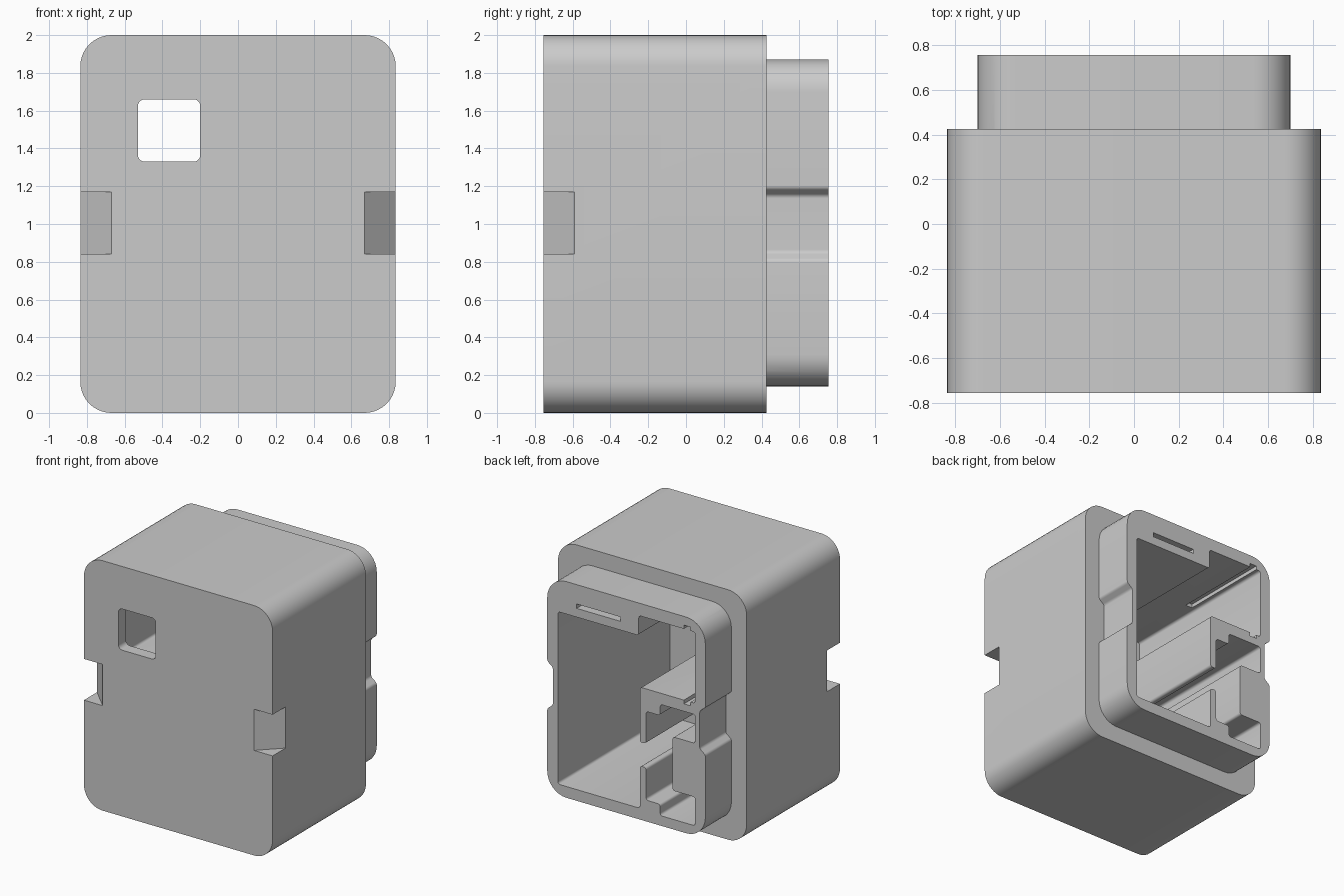
import bpy, bmesh, math
from mathutils import Vector

cube = bpy.data.objects.get("Cube")
if cube:
    bpy.data.objects.remove(cube, do_unlink=True)

grey = bpy.data.materials.new("plain_grey")
grey.use_nodes = True
grey.diffuse_color = (0.6, 0.6, 0.6, 1)
grey.node_tree.nodes["Principled BSDF"].inputs["Base Color"].default_value = (0.6, 0.6, 0.6, 1)


def rounded(points, radii, steps):
    """Round each corner of a closed outline with a tangent arc."""
    out, n = [], len(points)
    for i, r in enumerate(radii):
        p = Vector(points[i])
        a = (Vector(points[i - 1]) - p).normalized()
        b = (Vector(points[(i + 1) % n]) - p).normalized()
        half = a.angle(b) / 2
        tangent = r / math.tan(half)
        centre = p + (a + b).normalized() * (r / math.sin(half))
        start, end = p + a * tangent - centre, p + b * tangent - centre
        a0 = math.atan2(start.y, start.x)
        turn = math.atan2(end.y, end.x) - a0
        turn = (turn + math.pi) % (2 * math.pi) - math.pi
        for k in range(steps + 1):
            t = a0 + turn * k / steps
            out.append((centre.x + r * math.cos(t), centre.y + r * math.sin(t)))
    return out


def extrude(name, outline, d0, d1, axis="y"):
    """Prism from an outline: (x, z) along y, or (x, y) along z."""
    bm = bmesh.new()
    rings = [[bm.verts.new((u, d, v) if axis == "y" else (u, v, d)) for u, v in outline]
             for d in (d0, d1)]
    near, far = rings
    bm.faces.new(near)
    bm.faces.new(far[::-1])
    for i in range(len(outline)):
        bm.faces.new((near[i - 1], near[i], far[i], far[i - 1]))
    bmesh.ops.recalc_face_normals(bm, faces=bm.faces[:])
    mesh = bpy.data.meshes.new(name)
    bm.to_mesh(mesh)
    bm.free()
    mesh.materials.append(grey)
    obj = bpy.data.objects.new(name, mesh)
    bpy.context.collection.objects.link(obj)
    return obj


def rect(x0, x1, z0, z1):
    return [(x0, z0), (x1, z0), (x1, z1), (x0, z1)]


def combine(target, other, operation):
    """Apply a boolean to the target and discard the other body."""
    mod = target.modifiers.new("combine", "BOOLEAN")
    mod.operation, mod.object, mod.solver = operation, other, "EXACT"
    bpy.context.view_layer.update()
    graph = bpy.context.evaluated_depsgraph_get()
    mesh = bpy.data.meshes.new_from_object(target.evaluated_get(graph))
    target.modifiers.clear()
    target.data = mesh
    bpy.data.objects.remove(other, do_unlink=True)


# Main housing block with rounded long edges
housing = extrude("connector_housing", rounded(rect(-0.835, 0.835, 0, 2), [0.165] * 4, 10),
                  -0.755, 0.425)

# Rear collar with a shallow notch in each side
side = [(0.7, 0.14), (0.7, 0.81), (0.65, 0.85), (0.65, 1.15), (0.7, 1.19), (0.7, 1.87)]
collar_outline = side + [(-x, z) for x, z in reversed(side)]
collar_radii = [0.17, 0.03, 0.03, 0.03, 0.03, 0.17] * 2
collar = extrude("collar", rounded(collar_outline, collar_radii, 8), 0.3, 0.755)
combine(housing, collar, "UNION")

# Keyed cavity open at the back: large bay, shelf, and a slot wrapped around a tongue
bay = [(0.605, 0.23), (0.605, 1.61), (-0.11, 1.61), (-0.11, 1.77), (-0.61, 1.77),
       (-0.61, 1.2), (-0.12, 1.2)]
upper = [(-0.12, 0.76), (-0.175, 0.76), (-0.175, 1.02), (-0.3, 1.02),
         (-0.3, 1.11), (-0.61, 1.11), (-0.61, 0.88), (-0.41, 0.88)]
lower = [(x, 1.33 - z) for x, z in reversed(upper)]
cavity_outline = bay + upper + lower + [(-0.12, 0.23)]
cavity = extrude("cavity", rounded(cavity_outline, [0.02] * len(cavity_outline), 4), -0.66, 0.9)
combine(housing, cavity, "DIFFERENCE")

# Window through the front wall
window = extrude("window", rounded(rect(-0.53, -0.2, 1.33, 1.66), [0.035] * 4, 5), -0.9, -0.6)
combine(housing, window, "DIFFERENCE")

# Thin slot over the bay and guide grooves above and below the upper bay
for box, depth in ((rect(0.05, 0.44, 1.68, 1.715), 0.4),
                   (rect(-0.57, -0.51, 1.7, 1.8), 0),
                   (rect(-0.57, -0.51, 1.17, 1.25), 0)):
    combine(housing, extrude("groove", box, depth, 0.9), "DIFFERENCE")

# Slanted latch notches on the front vertical edges
for s in (-1, 1):
    wedge = [(s * 0.57, -0.855), (s * 0.935, -0.855), (s * 0.935, -0.49)]
    combine(housing, extrude("notch", wedge, 0.84, 1.17, "z"), "DIFFERENCE")

# Smooth rounded edges, keep creases sharp
bpy.context.view_layer.objects.active = housing
housing.select_set(True)
bpy.ops.object.shade_smooth_by_angle(angle=math.radians(30))
